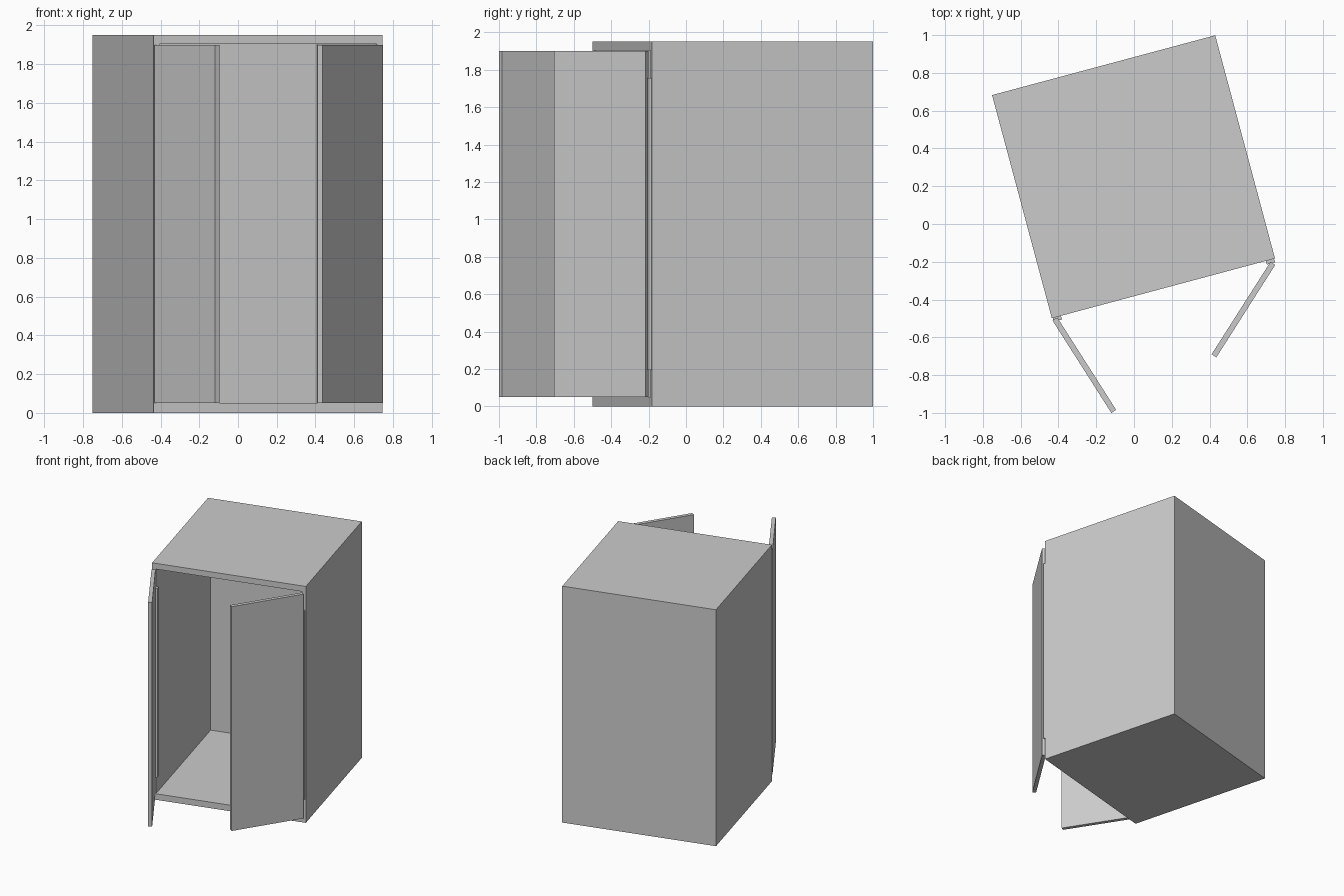
import bpy
from math import radians, cos, sin
from mathutils import Matrix, Vector

if "Cube" in bpy.data.objects:
    bpy.data.objects.remove(bpy.data.objects["Cube"])

S, H = 1.223, 1.95              # cabinet footprint and height
SIDE, BACK, CAP = 0.03, 0.025, 0.05
ROT = Matrix.Translation((-0.0025, 0.25, 0)) @ Matrix.Rotation(radians(15), 4, 'Z')


def prism(name, pts, z0, z1, mat=Matrix()):
    """Extrude a counter-clockwise outline from z0 to z1."""
    n = len(pts)
    verts = [mat @ Vector((x, y, z)) for z in (z0, z1) for x, y in pts]
    faces = [list(range(n))[::-1], list(range(n, 2 * n))]
    faces += [(i, (i + 1) % n, n + (i + 1) % n, n + i) for i in range(n)]
    me = bpy.data.meshes.new(name)
    me.from_pydata(verts, [], faces)
    ob = bpy.data.objects.new(name, me)
    bpy.context.collection.objects.link(ob)
    return ob


# Cabinet carcass: U-shaped walls closed by floor and top slabs
h = S / 2
i, b = h - SIDE, h - BACK
walls = [(-h, -h), (-i, -h), (-i, b), (i, b), (i, -h), (h, -h), (h, h), (-h, h)]
square = [(-h, -h), (h, -h), (h, h), (-h, h)]
prism("cabinet_walls", walls, CAP, H - CAP + 0.003, ROT)
prism("cabinet_floor", square, 0, CAP, ROT)
prism("cabinet_top", square, H - CAP + 0.003, H, ROT)

# Doors: outer free corner, mirrored swing direction
L, T, A = 0.58, 0.03, radians(57.5)
for side, name, (x, y) in ((1, "left_door", (-0.12, -1.0)),
                           (-1, "right_door", (0.436, -0.706))):
    free = Vector((x, y))
    along = Vector((-side * cos(A), sin(A))) * L
    inward = Vector((side * sin(A), cos(A))) * T
    pts = [free, free + inward, free + inward + along, free + along]
    prism(name, pts if side > 0 else pts[::-1], CAP, H - CAP)

# Long hinge strips between the doors and the cabinet front
for side, name in ((-1, "left_hinge"), (1, "right_hinge")):
    x0, x1 = sorted((side * (h - 0.005), side * (h - 0.05)))
    prism(name, [(x0, -h - 0.02), (x1, -h - 0.02), (x1, -h + 0.01), (x0, -h + 0.01)],
          0.195, 1.755, ROT)
